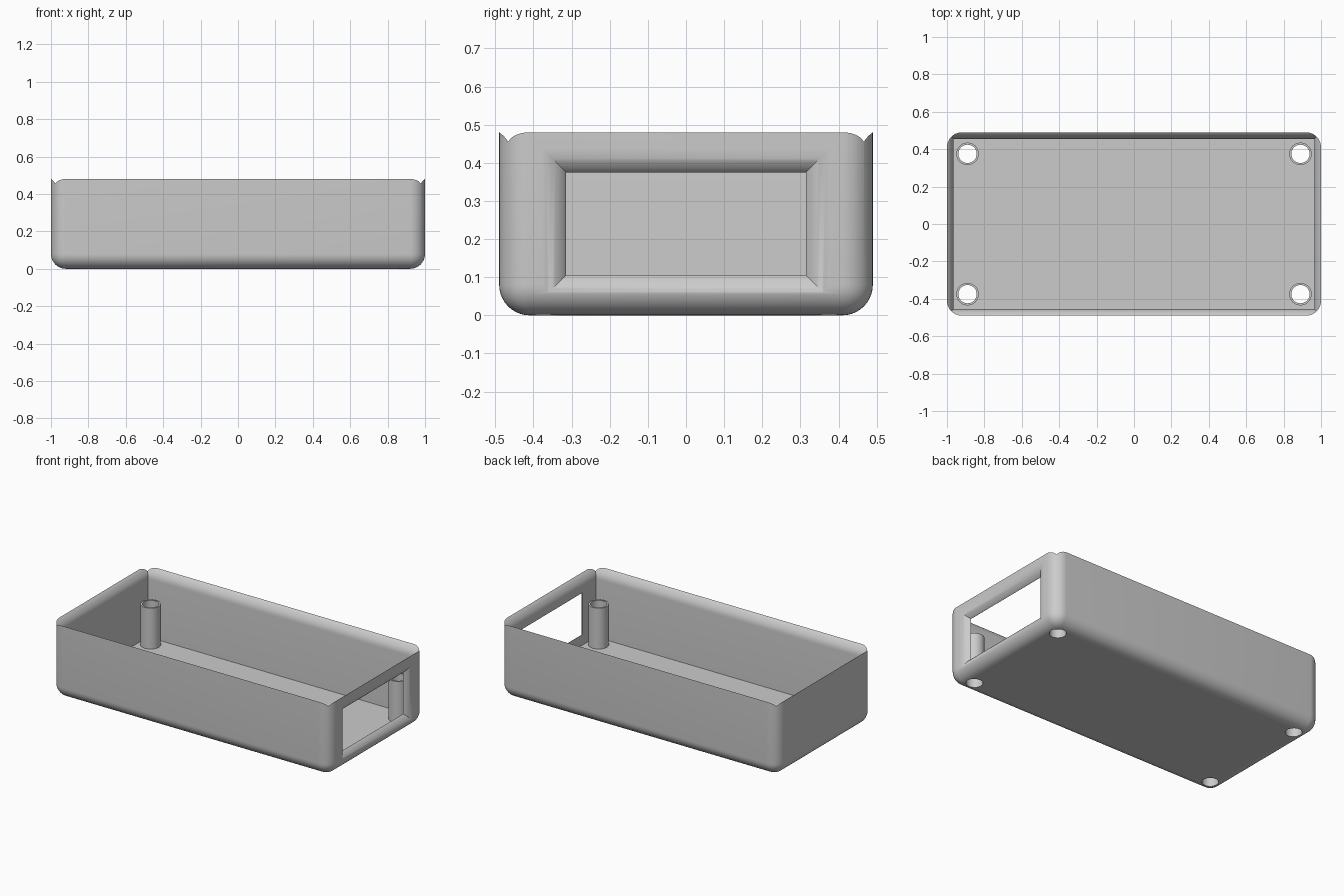
import bpy, bmesh, math
from mathutils import Matrix

if "Cube" in bpy.data.objects:
    bpy.data.objects.remove(bpy.data.objects["Cube"], do_unlink=True)

LX, LY, H = 1.0, 0.49, 0.48      # half length, half depth, height
WALL, R = 0.035, 0.08            # wall thickness, rounding radius
POST_X, POST_Y = 0.89, 0.375
STEPS = 10

grey = bpy.data.materials.new("light grey plastic")
grey.use_nodes = True
colour = (0.6, 0.6, 0.6, 1)
grey.diffuse_color = colour
grey.node_tree.nodes["Principled BSDF"].inputs["Base Color"].default_value = colour


def make(name, bm):
    bmesh.ops.recalc_face_normals(bm, faces=bm.faces)
    mesh = bpy.data.meshes.new(name)
    bm.to_mesh(mesh)
    bm.free()
    obj = bpy.data.objects.new(name, mesh)
    bpy.context.collection.objects.link(obj)
    mesh.materials.append(grey)
    return obj


def cylinder(name, x, y, radius, z0, z1):
    bm = bmesh.new()
    bmesh.ops.create_cone(bm, cap_ends=True, segments=40, radius1=radius, radius2=radius,
                          depth=z1 - z0, matrix=Matrix.Translation((x, y, (z0 + z1) / 2)))
    return make(name, bm)


def loft(name, rings, place):
    """Stack rectangles (height, half width, half depth) into a solid."""
    bm = bmesh.new()
    loops = [[bm.verts.new(place(sx * a, sy * b, c))
              for sx, sy in ((-1, -1), (1, -1), (1, 1), (-1, 1))] for c, a, b in rings]
    for low, high in zip(loops, loops[1:]):
        for i in range(4):
            j = (i + 1) % 4
            bm.faces.new((low[i], low[j], high[j], high[i]))
    bm.faces.new(loops[0])
    bm.faces.new(loops[-1])
    return make(name, bm)


def activate(obj):
    bpy.ops.object.select_all(action='DESELECT')
    obj.select_set(True)
    bpy.context.view_layer.objects.active = obj


def cut(obj, cutter):
    activate(obj)
    mod = obj.modifiers.new("cut", 'BOOLEAN')
    mod.operation, mod.solver, mod.object = 'DIFFERENCE', 'EXACT', cutter
    bpy.ops.object.modifier_apply(modifier=mod.name)
    bpy.data.objects.remove(cutter, do_unlink=True)


def smooth(obj):
    activate(obj)
    bpy.ops.object.shade_smooth_by_angle(angle=math.radians(30))


# Rounded outer block, taller than the finished case
bm = bmesh.new()
top = H + 0.2
bmesh.ops.create_cube(bm, size=1, matrix=Matrix.Translation((0, 0, top / 2))
                      @ Matrix.Diagonal((2 * LX, 2 * LY, top, 1)))
bmesh.ops.bevel(bm, geom=list(bm.edges), offset=R, segments=STEPS, profile=0.5, affect='EDGES')
case = make("case_body", bm)

# Cavity, whose walls flare outwards in an arc that leaves a rounded inner rim
ix, iy = LX - WALL, LY - WALL
rim_start = H - math.sqrt(R ** 2 - (R - WALL) ** 2)
rings = [(WALL, ix, iy)]
for i in range(STEPS + 1):
    t = math.pi / 2 * i / STEPS
    out = R * (1 - math.cos(t))
    rings.append((rim_start + R * math.sin(t), ix + out, iy + out))
rings.append((top + 0.1, ix + R, iy + R))
cut(case, loft("cavity_cutter", rings, lambda a, b, c: (a, b, c)))

# End window with rounded outer edges
wy, wz, mid = 0.315, 0.135, 0.24
t0 = math.asin((R - WALL) / R)
rings = [(LX - WALL - 0.03, wy, wz)]
for i in range(STEPS + 1):
    t = t0 + (math.pi / 2 - t0) * i / STEPS
    out = R * (math.cos(t0) - math.cos(t))
    rings.append((LX - R + R * math.sin(t) + 0.0003, wy + out, wz + out))
rings.append((LX + 0.1, rings[-1][1], rings[-1][2]))
cut(case, loft("window_cutter", rings, lambda a, b, c: (c, a, b + mid)))

# Hollow mounting posts, with their holes running through the floor
for side, sx in (("right", -1), ("left", 1)):
    for end, sy in (("front", -1), ("back", 1)):
        x, y = sx * POST_X, sy * POST_Y
        post = cylinder(f"{end}_{side}_mounting_post", x, y, 0.06, WALL, 0.3)
        for target in (post, case):
            cut(target, cylinder("hole_cutter", x, y, 0.049, -0.1, H))
        smooth(post)
smooth(case)
